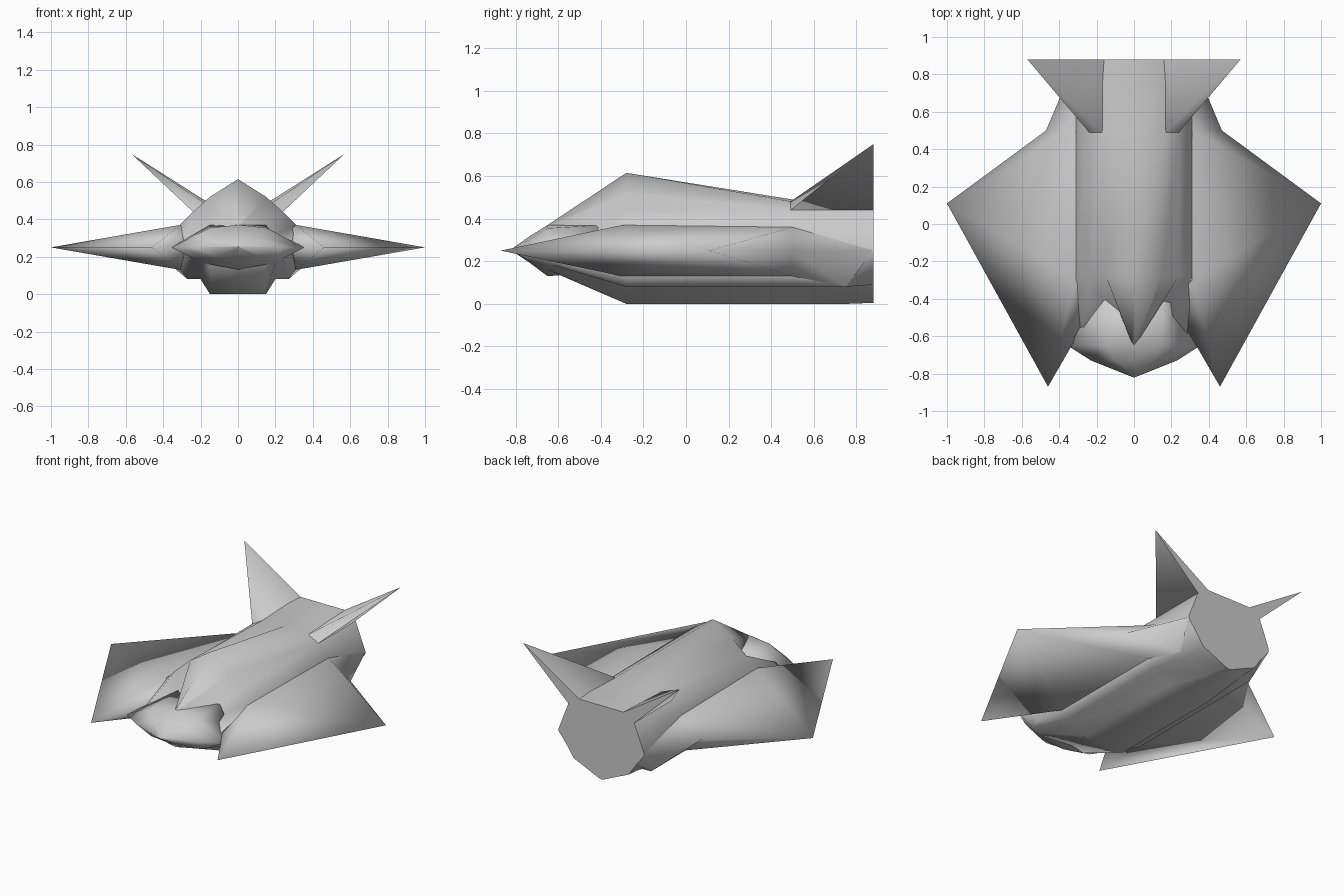
import bpy, bmesh, math

if "Cube" in bpy.data.objects:
    bpy.data.objects.remove(bpy.data.objects["Cube"])


def finish(name, bm, angle):
    """Clean the mesh, link it and smooth it below the given edge angle."""
    bmesh.ops.remove_doubles(bm, verts=bm.verts, dist=0.0005)
    bmesh.ops.dissolve_degenerate(bm, edges=bm.edges, dist=0.0005)
    bmesh.ops.recalc_face_normals(bm, faces=bm.faces)
    me = bpy.data.meshes.new(name)
    bm.to_mesh(me)
    bm.free()
    ob = bpy.data.objects.new(name, me)
    bpy.context.collection.objects.link(ob)
    bpy.ops.object.select_all(action='DESELECT')
    ob.select_set(True)
    bpy.context.view_layer.objects.active = ob
    bpy.ops.object.shade_smooth_by_angle(angle=math.radians(angle))
    return ob


def loft(name, sections, angle):
    """Skin (y, half outline) sections; outlines run top centre to bottom centre."""
    bm = bmesh.new()
    rings = []
    for y, half in sections:
        full = half + [(-x, z) for x, z in half[-2:0:-1]]
        rings.append([bm.verts.new((x, y, z)) for x, z in full])
    n = len(rings[0])
    for a, b in zip(rings, rings[1:]):
        for i in range(n):
            j = (i + 1) % n
            bm.faces.new((a[i], a[j], b[j], b[i]))
    bm.faces.new(rings[0])
    bm.faces.new(rings[-1])
    return finish(name, bm, angle)


def facets(name, points, faces, side, angle):
    """Small faceted part given by lettered corners, mirrored by side."""
    bm = bmesh.new()
    v = {k: bm.verts.new((side * x, y, z)) for k, (x, y, z) in points.items()}
    for f in faces.split():
        bm.faces.new([v[k] for k in f])
    return finish(name, bm, angle)


# Main hull: peaked spine, chined flanks, flat keel
chine = [(0.31, 0.13), (0.27, 0.08), (0.2, 0.08), (0.15, 0), (0, 0)]
loft("hull", [
    (-0.65, [(0, 0.37), (0.006, 0.36), (0.01, 0.21), (0.28, 0.25), (0.26, 0.22),
             (0.24, 0.19), (0.2, 0.17), (0.15, 0.16), (0, 0.16)]),
    (-0.28, [(0, 0.615), (0.15, 0.52), (0.24, 0.44), (0.31, 0.37)] + chine),
    (0.50, [(0, 0.49), (0.17, 0.48), (0.24, 0.44), (0.31, 0.35)] + chine),
    (0.75, [(0, 0.49), (0.17, 0.49), (0.24, 0.44), (0.31, 0.29), (0.31, 0.18),
            (0.27, 0.08), (0.2, 0.08), (0.06, 0), (0, 0)]),
    (0.88, [(0, 0.49), (0.17, 0.49), (0.24, 0.44), (0.31, 0.26), (0.31, 0.24),
            (0.255, 0.17), (0.2, 0.09), (0.02, 0.01), (0, 0.005)]),
], 70)

# Lens-shaped nose set into the hull front
loft("nose", [
    (-0.82, [(0, 0.257), (0.003, 0.256), (0.005, 0.255), (0.003, 0.252), (0, 0.25)]),
    (-0.73, [(0, 0.32), (0.1, 0.305), (0.23, 0.25), (0.12, 0.2), (0, 0.19)]),
    (-0.65, [(0, 0.37), (0.15, 0.355), (0.355, 0.25), (0.2, 0.17), (0, 0.13)]),
    (-0.40, [(0, 0.37), (0.15, 0.37), (0.24, 0.25), (0.18, 0.17), (0, 0.15)]),
], 150)

# Wing corners: front spike, tip, rear corner, stern, upper root, lower root,
# chine end, inner edge
wing = {'F': (0.46, -0.87, 0.25), 'T': (1.0, 0.11, 0.25), 'R': (0.47, 0.5, 0.25),
        'S': (0.31, 0.88, 0.25), 'A': (0.31, -0.3, 0.37), 'B': (0.31, 0.5, 0.36),
        'C': (0.31, -0.3, 0.13), 'E': (0.31, 0.5, 0.13), 'D': (0.27, 0.75, 0.08),
        'I': (0.2, -0.42, 0.28)}
wing_faces = "FTA TBA TRB RSB FAI FCT TCE TER RED RDS FIC"

# Canted tail fin: a slim spike rising to the stern
fin = {'A': (0.17, 0.49, 0.48), 'B': (0.24, 0.49, 0.44), 'C': (0.24, 0.88, 0.44),
       'D': (0.16, 0.88, 0.49), 'T': (0.57, 0.88, 0.75)}
fin_faces = "ABCD ABT BCT CDT DAT"

for label, side in (("right", 1), ("left", -1)):
    facets(label + "_wing", wing, wing_faces, side, 179)
    facets(label + "_tail_fin", fin, fin_faces, side, 75)
